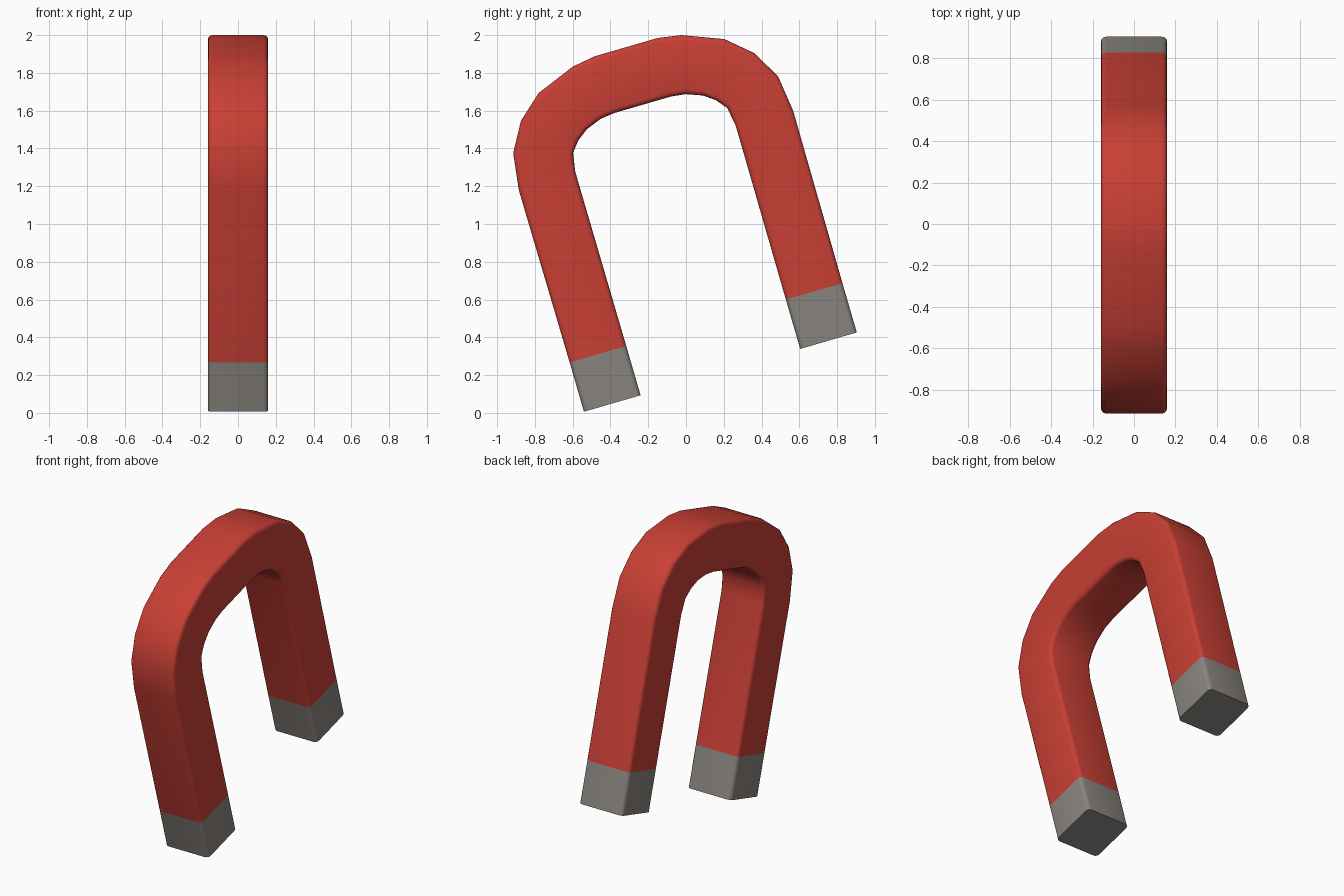
import bpy, bmesh, math
from mathutils import Vector, Matrix

if "Cube" in bpy.data.objects:
    bpy.data.objects.remove(bpy.data.objects["Cube"])

TILT = math.radians(16.2)
HALF, R, SEG = 0.16, 0.026, 3      # half thickness, edge rounding, rounding steps

# Half of the horseshoe, upright: (outer point, inner point) from tip to crown
TIP = ((0.752, 0.0), (0.44, 0.0))
JOINT = ((0.752, 0.272), (0.44, 0.272))
BEND = [((0.756, 1.222), (0.442, 1.232)),
        ((0.730, 1.419), (0.425, 1.332)),
        ((0.643, 1.572), (0.380, 1.388)),
        ((0.512, 1.687), (0.320, 1.432)),
        ((0.299, 1.771), (0.235, 1.464)),
        ((0.174, 1.791), (0.158, 1.474))]


def flip(station):
    return tuple((-u, v) for u, v in station)


def section(station):
    """Rounded rectangle spanning the inner and outer point."""
    outer, inner = (Vector((0, u, v)) for u, v in station)
    axis = outer - inner
    mid, half = (outer + inner) / 2, axis.length / 2
    axis.normalize()
    pts = []
    for q, (sx, sy) in enumerate(((1, 1), (-1, 1), (-1, -1), (1, -1))):
        for i in range(SEG + 1):
            a = math.radians(90 * (q + i / SEG))
            x = sx * (HALF - R) + R * math.cos(a)
            y = sy * (half - R) + R * math.sin(a)
            pts.append(mid + Vector((x, 0, 0)) + axis * y)
    return pts


def loft(name, stations, mat, cap):
    bm = bmesh.new()
    rings = [[bm.verts.new(p) for p in section(s)] for s in stations]
    n = len(rings[0])
    for a, b in zip(rings, rings[1:]):
        for i in range(n):
            j = (i + 1) % n
            bm.faces.new((a[i], a[j], b[j], b[i]))
    if cap:
        bm.faces.new(rings[0])
    # lean the magnet and stand its lower tip on the ground
    bm.transform(Matrix.Translation((0, 0.182, 0.216)) @ Matrix.Rotation(TILT, 4, 'X'))
    bmesh.ops.recalc_face_normals(bm, faces=bm.faces)
    if not cap:
        # open tube: the lower side of the crown must not decide the direction
        top = max(bm.faces, key=lambda f: f.calc_center_median().z)
        if top.normal.z < 0:
            bmesh.ops.reverse_faces(bm, faces=bm.faces)
    else:
        end = max(bm.faces, key=lambda f: len(f.verts))
        if end.normal.z > 0:
            bmesh.ops.reverse_faces(bm, faces=bm.faces)
    mesh = bpy.data.meshes.new(name)
    bm.to_mesh(mesh)
    bm.free()
    ob = bpy.data.objects.new(name, mesh)
    bpy.context.collection.objects.link(ob)
    mesh.materials.append(mat)
    bpy.ops.object.select_all(action='DESELECT')
    ob.select_set(True)
    bpy.context.view_layer.objects.active = ob
    bpy.ops.object.shade_smooth_by_angle(angle=math.radians(40))


def material(name, color):
    m = bpy.data.materials.new(name)
    m.diffuse_color = (*color, 1)
    m.use_nodes = True
    m.node_tree.nodes["Principled BSDF"].inputs["Base Color"].default_value = m.diffuse_color
    return m


red = material("red_paint", (0.58, 0.05, 0.035))
steel = material("bare_steel", (0.25, 0.23, 0.21))

# Red horseshoe body
side = [JOINT] + BEND
loft("horseshoe_body", side + [flip(s) for s in reversed(side)], red, False)

# Bare steel pole tips
loft("right_pole_tip", [TIP, JOINT], steel, True)
loft("left_pole_tip", [flip(TIP), flip(JOINT)], steel, True)
